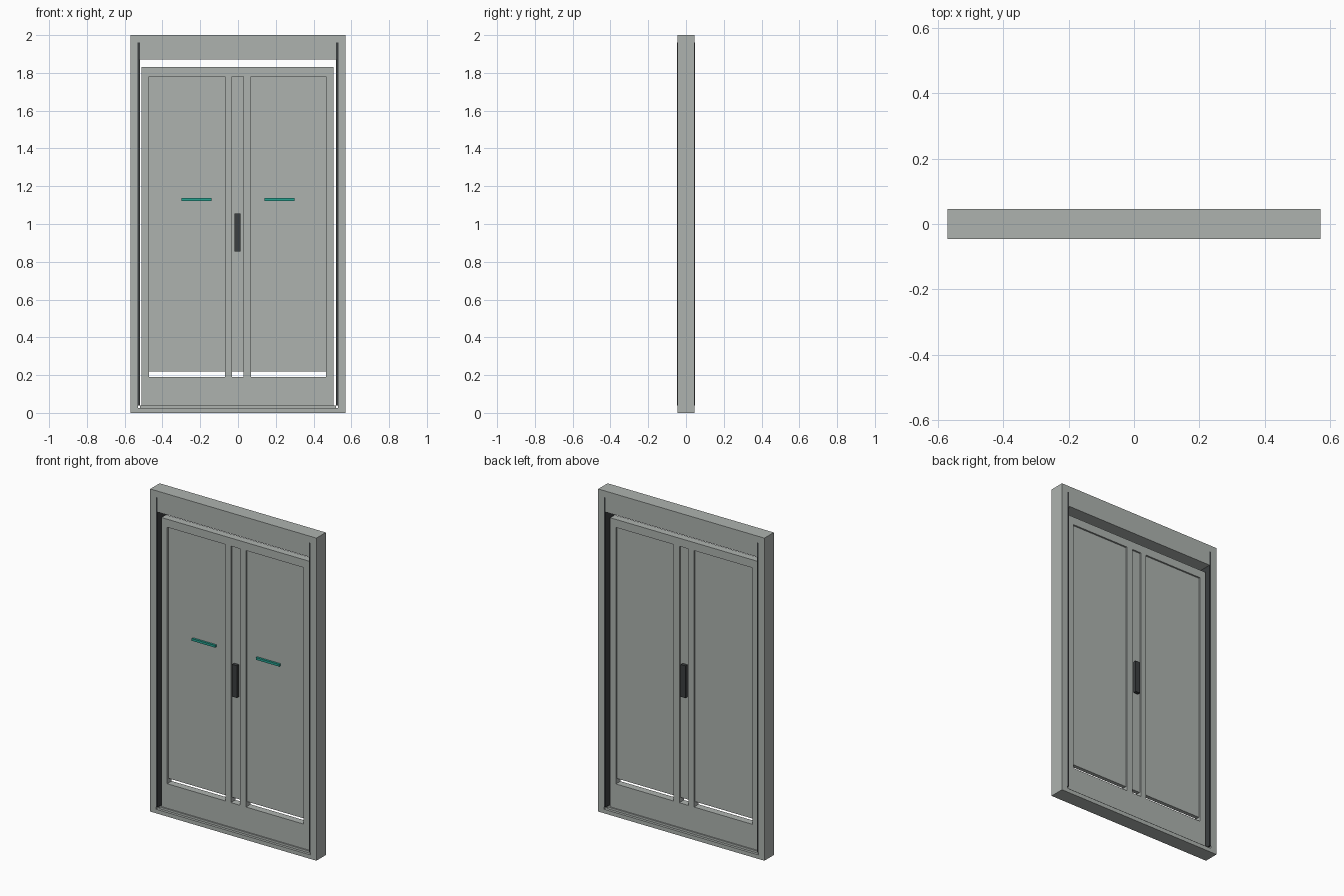
import bpy

old = bpy.data.objects.get("Cube")
if old:
    bpy.data.objects.remove(old, do_unlink=True)


def material(name, color):
    mat = bpy.data.materials.new(name)
    mat.use_nodes = True
    mat.diffuse_color = (*color, 1)
    mat.node_tree.nodes["Principled BSDF"].inputs["Base Color"].default_value = (*color, 1)
    return mat


GREY = material("grey_aluminium", (0.42, 0.45, 0.43))
DARK = material("dark_grey", (0.045, 0.05, 0.052))
TEAL = material("teal", (0.02, 0.36, 0.28))


def box(name, x, y, z, mat=GREY):
    """Box between the given (low, high) limits on each axis."""
    bpy.ops.mesh.primitive_cube_add(size=1)
    obj = bpy.context.object
    obj.name = name
    for v in obj.data.vertices:
        v.co = [lo + (c + 0.5) * (hi - lo) for c, (lo, hi) in zip(v.co, (x, y, z))]
    obj.data.materials.append(mat)
    return obj


FRAME_Y = (-0.046, 0.046)
LEAF_Y = (-0.022, 0.022)
GLASS_Y = (-0.012, 0.012)
SEAM = 0.03

# Outer frame
for side, s in (("left", 1), ("right", -1)):
    def span(a, b):
        return tuple(sorted((s * a, s * b)))

    box(side + "_jamb", span(0.53, 0.57), FRAME_Y, (0, 2))
    box(side + "_seal", span(0.52, 0.531), (-0.0465, 0.0465), (0.04, 1.96), DARK)
    # Door markers
    box(side + "_marker", span(0.14, 0.30), (-0.025, -0.011), (1.123, 1.137), TEAL)
box("header", (-0.53, 0.53), FRAME_Y, (1.87, 2))
box("threshold", (-0.53, 0.53), FRAME_Y, (0, 0.025))
box("threshold_strip", (-0.52, 0.52), (-0.03, 0.03), (0.025, 0.038))


# Door leaves: outer edge, inner edge of outer stile, meeting stile
def leaf(side, outer, stile, meeting):
    box(side + "_outer_stile", tuple(sorted((outer, stile))), LEAF_Y, (0.03, 1.83))
    across = tuple(sorted((stile, SEAM)))
    box(side + "_top_rail", across, LEAF_Y, (1.78, 1.83))
    box(side + "_bottom_rail", across, LEAF_Y, (0.03, 0.19))
    box(side + "_meeting_stile", meeting, LEAF_Y, (0.19, 1.78))
    box(side + "_panel", across, GLASS_Y, (0.22, 1.78))


leaf("left", 0.505, 0.465, (0.03, 0.07))
leaf("right", -0.51, -0.47, (-0.07, -0.033))

# Pull handles on both faces
for name, y in (("front_handle", (-0.032, -0.012)), ("back_handle", (0.012, 0.032))):
    box(name, (-0.018, 0.014), y, (0.855, 1.055), DARK)
